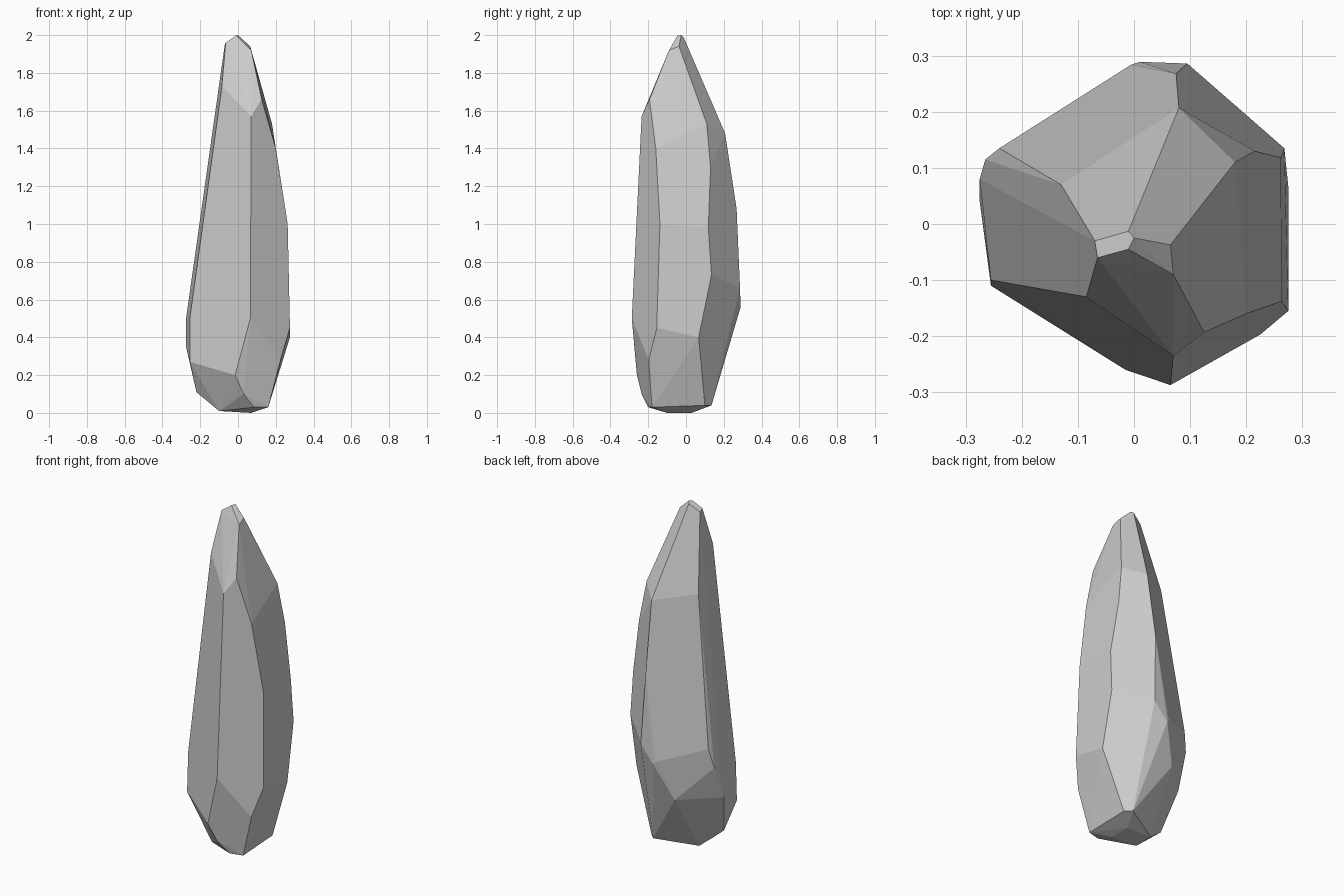
import bpy, bmesh, math

# Ridge lines of the crystal, each from high to low
tip = [(0, -.025, 2), (-.01, -.045, 1.998), (-.01, -.013, 1.99), (-.07, -.03, 1.95),
       (-.065, -.06, 1.96), (.065, -.037, 1.94), (.07, -.09, 1.92)]
front = [(-.085, -.13, 1.73), (.07, -.235, 1.57), (.065, -.287, .5),
         (-.015, -.26, .2), (.03, -.235, .1), (.085, -.2, .03)]
front_right = [(.125, -.193, 1.66), (.2, -.16, 1.4), (.263, -.138, 1),
               (.275, -.155, .45), (.225, -.197, .28), (.16, -.18, .03)]
back_right = [(.18, .11, 1.53), (.215, .13, 1.3), (.262, .118, .98),
              (.268, .135, .73), (.275, .067, .4), (.155, .1, .04)]
back = [(.06, .185, 1.5), (.08, .207, 1.48), (.075, .243, 1.27), (.075, .268, 1.08),
        (.095, .286, .66), (.01, .289, .56), (-.005, .284, .58), (-.08, .22, .35),
        (.12, .135, .04)]
left = [(-.13, .07, 1.52), (-.24, .135, .66), (-.265, .115, .55), (-.275, .08, .5),
        (-.275, .04, .35), (-.255, -.1, .5), (-.255, -.11, .27), (-.22, -.04, .11)]
base = [(.07, -.1, 0), (.07, .03, 0), (-.1, -.1, .01), (-.1, .02, .01)]

# Crystal body: hull over the ridges, near-flat neighbours merged into facets
bm = bmesh.new()
for line in (tip, front, front_right, back_right, back, left, base):
    for p in line:
        bm.verts.new(p)
hull = bmesh.ops.convex_hull(bm, input=bm.verts[:])
loose = [v for v in bm.verts if not v.link_faces]
bmesh.ops.delete(bm, geom=loose, context='VERTS')
bmesh.ops.dissolve_limit(bm, angle_limit=math.radians(4), verts=bm.verts[:], edges=bm.edges[:])
bmesh.ops.recalc_face_normals(bm, faces=bm.faces[:])
mesh = bpy.data.meshes.new("crystal_rock")
bm.to_mesh(mesh)
bm.free()
bpy.context.collection.objects.link(bpy.data.objects.new("crystal_rock", mesh))
